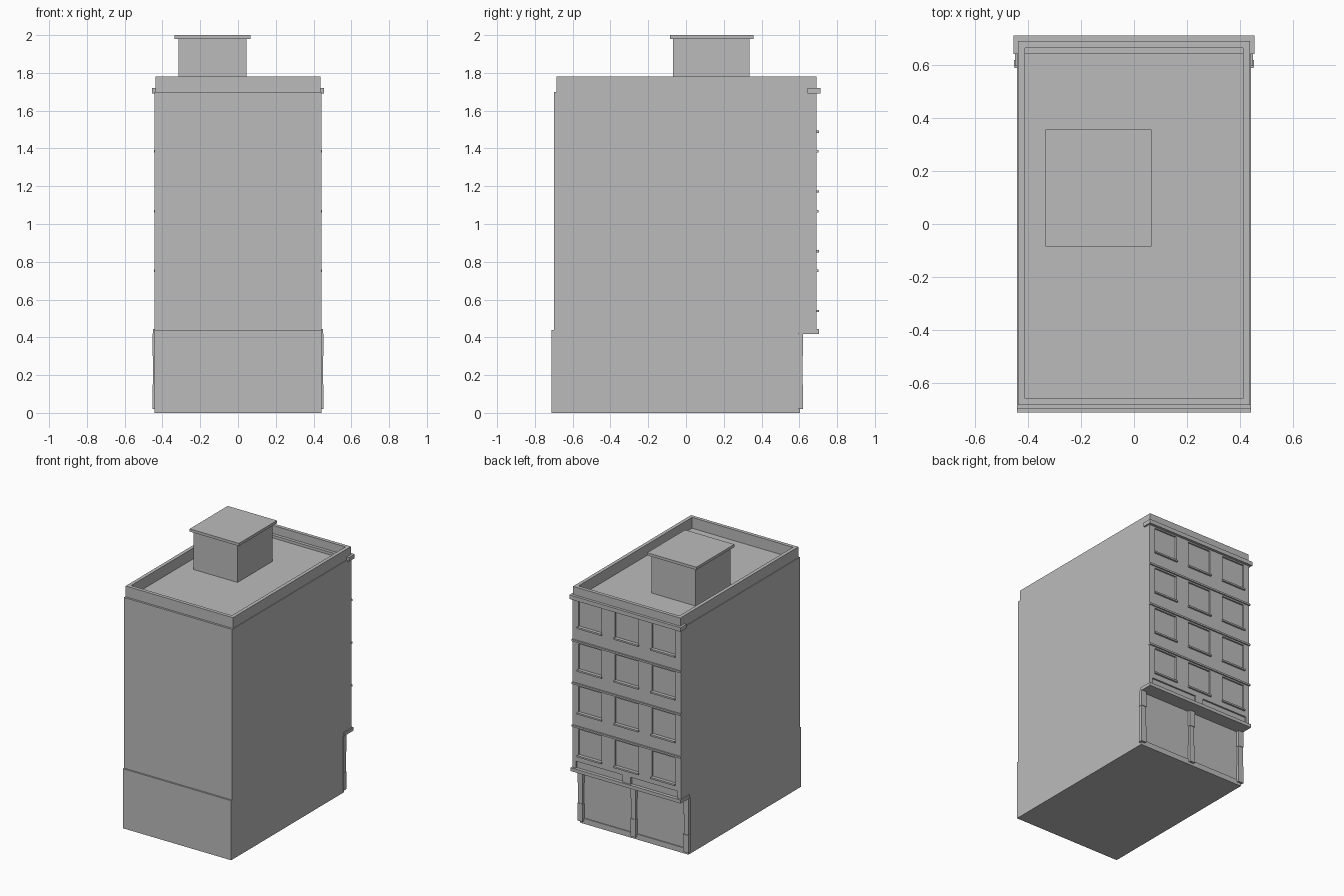
import bpy

cube = bpy.data.objects.get("Cube")
if cube:
    bpy.data.objects.remove(cube, do_unlink=True)

grey = bpy.data.materials.new("plain_grey")
grey.use_nodes = True
grey.diffuse_color = (0.5, 0.5, 0.5, 1)
grey.node_tree.nodes["Principled BSDF"].inputs["Base Color"].default_value = (0.5, 0.5, 0.5, 1)


def box(name, x0, x1, y0, y1, z0, z1):
    """Axis-aligned box given by its limits."""
    bpy.ops.mesh.primitive_cube_add(size=1)
    ob = bpy.context.object
    ob.name = name
    for v in ob.data.vertices:
        v.co = (x1 if v.co.x > 0 else x0,
                y1 if v.co.y > 0 else y0,
                z1 if v.co.z > 0 else z0)
    ob.data.materials.append(grey)
    return ob


W = 0.443          # half width of the building
WALL = 0.68        # recessed plane of windows
FACE = 0.692       # outer plane of the rear facade
ROOF = 1.70

# Main masses
box("ground_floor", -W, W, -0.712, 0.597, 0, 0.44)
box("upper_floors", -W, W, -0.70, WALL, 0.42, ROOF)

# Roof parapet, four walls around a sunken roof
P, T = 0.438, 0.026
box("parapet_front", -P, P, -0.685, -0.685 + T, ROOF, 1.78)
box("parapet_back", -P, P, FACE - T, FACE, ROOF - 0.02, 1.78)
for side, s in (("left", 1), ("right", -1)):
    xs = sorted((s * P, s * (P - T)))
    box("parapet_" + side, *xs, -0.685 + T, FACE - T, ROOF, 1.78)

# Rooftop stair house
box("stair_house", -0.315, 0.045, -0.07, 0.337, ROOF, 1.98)
box("stair_house_roof", -0.335, 0.067, -0.085, 0.358, 1.98, 2.0)

# Cornice and shopfront ledge
box("cornice", -0.455, 0.455, 0.643, 0.712, 1.69, 1.72)
box("shop_ledge", -0.449, 0.449, 0.597, 0.705, 0.418, 0.443)

# Facade cladding: piers between window columns, bands between rows
HALF_WINDOW = 0.095
columns = (-0.3, 0, 0.3)
edges = [-W] + [c + d for c in columns for d in (-HALF_WINDOW, HALF_WINDOW)] + [W]
for i in range(0, len(edges), 2):
    box("pier", edges[i], edges[i + 1], WALL, FACE, 0.51, 1.69)

for floor in range(4):
    sill = 0.54 + floor * 0.316
    bottom = 0.51 if floor == 0 else sill - 0.101
    for c in columns:
        l, r = c - HALF_WINDOW, c + HALF_WINDOW
        box("wall_below_window", l, r, WALL, FACE, bottom, sill)
        box("wall_above_window", l, r, WALL, FACE, sill + 0.195, sill + 0.215)
        box("window_sill", l - 0.005, r + 0.005, WALL, 0.705, sill - 0.006, sill + 0.006)
    if floor < 3:
        box("string_course", -W - 0.002, W + 0.002, WALL, 0.702, sill + 0.206, sill + 0.219)

# Low recessed panels above the shop ledge
for x0, x1 in ((-W, -0.415), (-0.033, 0.033), (0.415, W)):
    box("panel_divider", x0, x1, WALL, FACE, 0.44, 0.51)
box("panel_top_rail", -W, W, WALL, FACE, 0.495, 0.515)

# Shopfront posts and base
for name, x in (("post_left", 0.432), ("post_middle", 0), ("post_right", -0.432)):
    box(name, x - 0.018, x + 0.018, 0.59, 0.616, 0.02, 0.42)
    for z0, z1 in ((0.02, 0.15), (0.30, 0.42)):
        box(name + "_block", x - 0.021, x + 0.021, 0.592, 0.62, z0, z1)
box("shop_base", -W, W, 0.597, 0.604, 0, 0.04)
